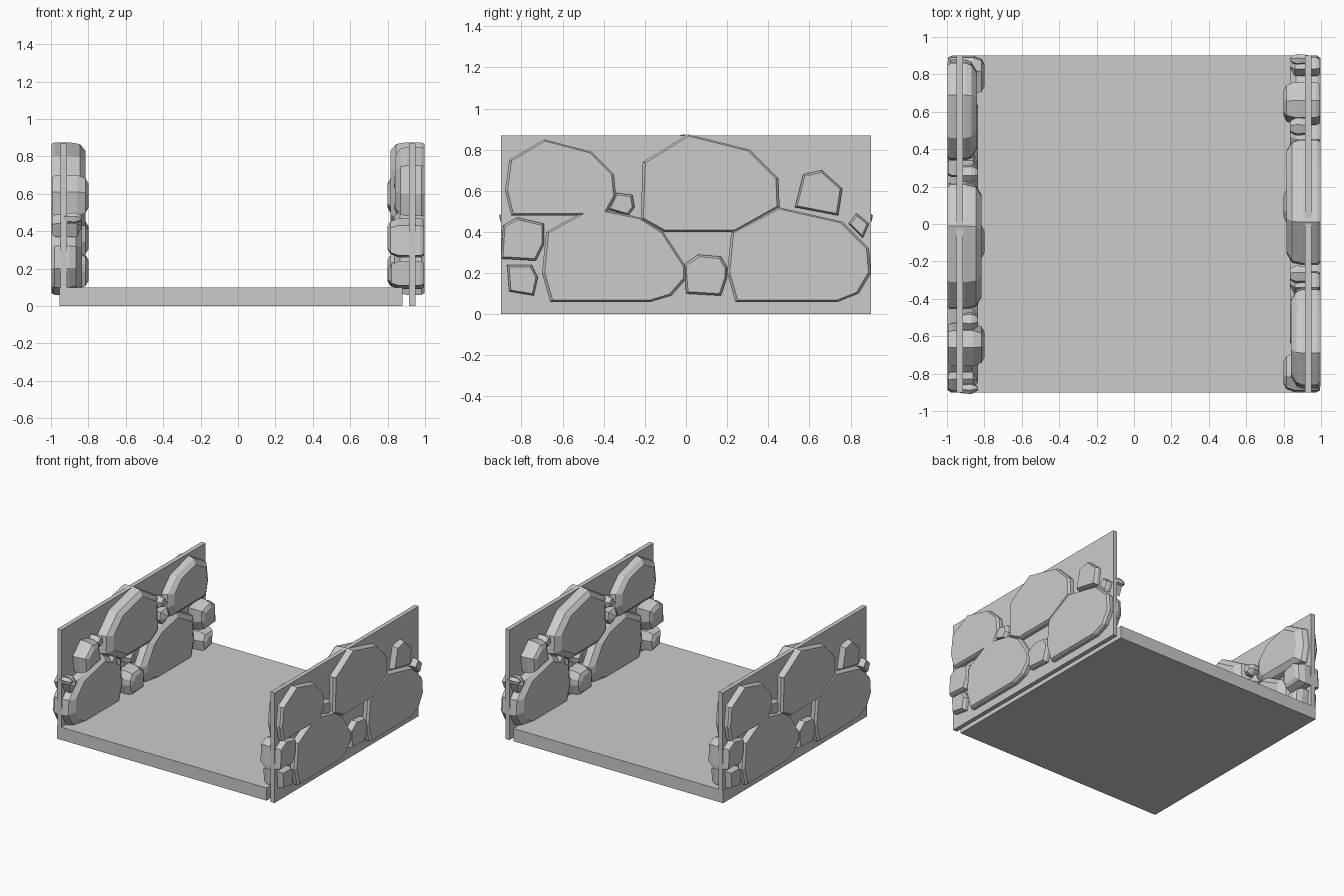
import bpy, bmesh, math
from mathutils import Matrix

if "Cube" in bpy.data.objects:
    bpy.data.objects.remove(bpy.data.objects["Cube"])


def box(name, x0, x1, y0, y1, z0, z1):
    bm = bmesh.new()
    bmesh.ops.create_cube(bm, size=1)
    for v in bm.verts:
        v.co.x = x0 + (v.co.x + .5) * (x1 - x0)
        v.co.y = y0 + (v.co.y + .5) * (y1 - y0)
        v.co.z = z0 + (v.co.z + .5) * (z1 - z0)
    return finish(name, bm)


def finish(name, bm):
    bmesh.ops.recalc_face_normals(bm, faces=bm.faces)
    me = bpy.data.meshes.new(name)
    bm.to_mesh(me)
    bm.free()
    ob = bpy.data.objects.new(name, me)
    bpy.context.collection.objects.link(ob)
    return ob


def stone(name, outline, rings):
    """Loft a (y, z) outline through rings of (x, inset)."""
    n = len(outline)
    cy = (min(p[0] for p in outline) + max(p[0] for p in outline)) / 2
    cz = (min(p[1] for p in outline) + max(p[1] for p in outline)) / 2
    r = sum(math.hypot(y - cy, z - cz) for y, z in outline) / n
    bm = bmesh.new()
    loops = []
    for x, inset in rings:
        s = 1 - inset / r
        loops.append([bm.verts.new((x, cy + (y - cy) * s, cz + (z - cz) * s))
                      for y, z in outline])
    for a, b in zip(loops, loops[1:]):
        for i in range(n):
            j = (i + 1) % n
            bm.faces.new((a[i], a[j], b[j], b[i]))
    bm.faces.new(loops[0])
    bm.faces.new(loops[-1])
    return finish(name, bm)


def wide(inner):      # broad slab stone with a chamfered inner face
    return [(.997, .012), (.98, 0), (.9, 0), (inner + .03, .012), (inner, .06)]


def round_in(inner):  # small stone with a rounded inner face
    return [(.995, .012), (.975, 0), (.86, 0), (inner + .015, .02), (inner, .05)]


# Floor slab and right panel
box("floor", -.955, .88, -.9, .9, 0, .1)
wall = [box("wall_panel", .915, .95, -.9, .9, 0, .87)]

# Large stones passing through the panel
large = [
    ([(-.88, .6), (-.86, .75), (-.69, .85), (-.46, .79), (-.35, .68),
      (-.34, .57), (-.39, .48), (-.85, .48)], .84),
    ([(-.22, .46), (-.21, .74), (.01, .875), (.31, .8), (.45, .66),
      (.455, .52), (.24, .4), (-.11, .4)], .815),
    ([(-.7, .2), (-.68, .4), (-.46, .52), (-.22, .47), (-.11, .4), (0, .23),
      (0, .17), (-.07, .09), (-.17, .06), (-.66, .06)], .835),
    ([(.2, .2), (.22, .4), (.45, .52), (.76, .45), (.89, .32), (.9, .2),
      (.84, .1), (.74, .06), (.24, .06)], .835)]
for o, x in large:
    wall.append(stone("large_stone", o, wide(x)))

# Small stones passing through the panel
small = [
    ([(-.9, .27), (-.89, .43), (-.82, .47), (-.69, .44), (-.69, .34), (-.73, .26)], .8),
    ([(-.87, .24), (-.75, .24), (-.72, .18), (-.74, .09), (-.86, .11)], .805),
    ([(-.01, .24), (.06, .29), (.17, .28), (.2, .23), (.2, .18), (.17, .09), (0, .1)], .8),
    ([(.53, .52), (.57, .68), (.66, .7), (.76, .61), (.74, .48)], .8),
    ([(.79, .44), (.83, .49), (.89, .44), (.86, .37)], .835),
    ([(-.38, .51), (-.34, .59), (-.26, .58), (-.25, .52), (-.28, .48)], .835)]
for o, x in small:
    wall.append(stone("small_stone", o, round_in(x)))

# Pebbles on the inner side only
for y, z, r in [(.52, .65, .05), (-.27, .66, .05), (.35, .43, .05), (.12, .37, .05), (.88, .47, .03)]:
    o = [(y + r * math.cos(a * math.tau / 6 + .3), z + r * math.sin(a * math.tau / 6 + .3))
         for a in range(6)]
    wall.append(stone("pebble", o, [(.93, .005), (.87, 0), (.85, .008), (.835, .02)]))

# Left wall is the right one turned half round
for ob in wall:
    c = ob.copy()
    c.name = "left_" + ob.name
    c.matrix_world = Matrix.Rotation(math.pi, 4, 'Z')
    bpy.context.collection.objects.link(c)
    ob.name = "right_" + ob.name
